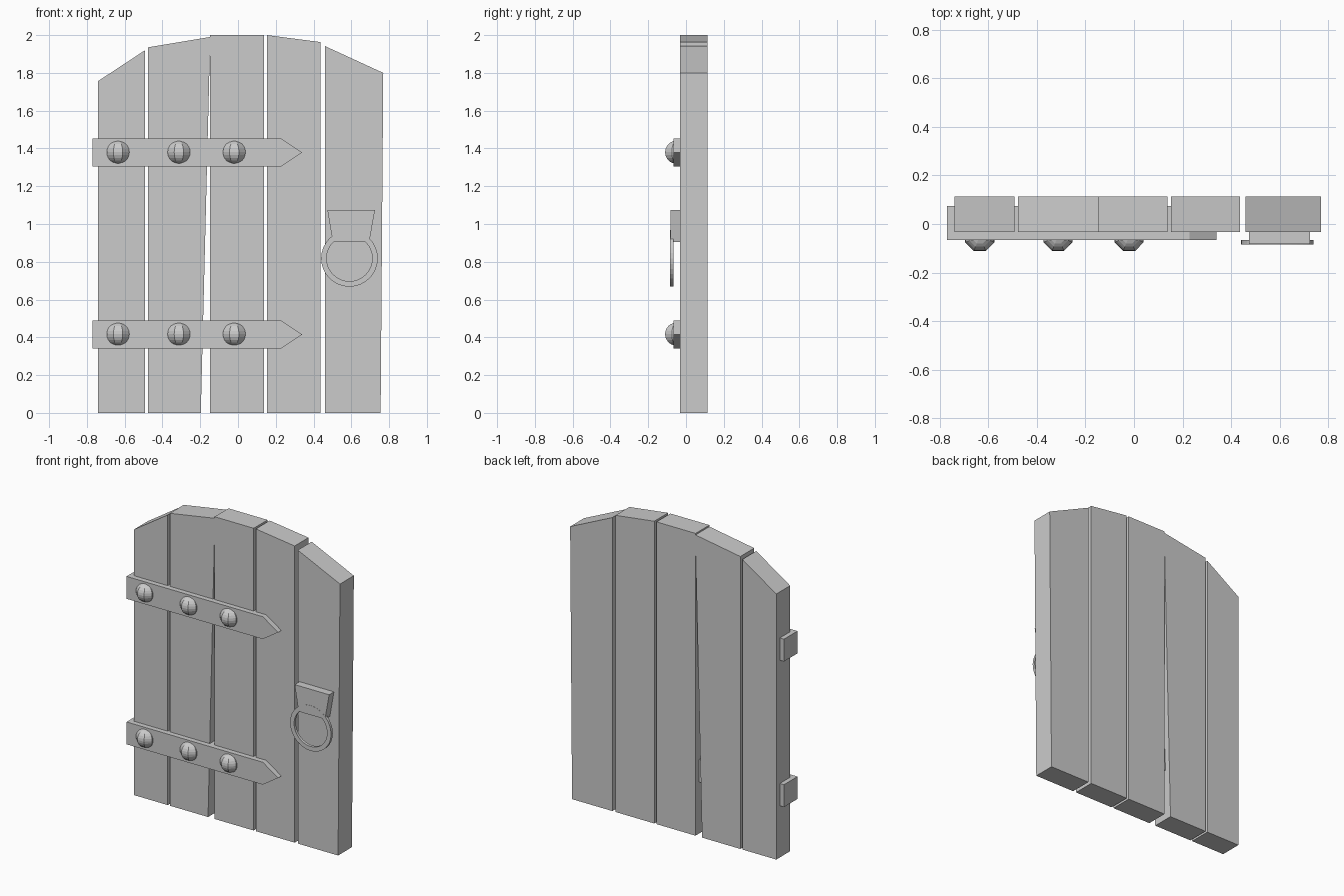
import bpy, bmesh, math
from mathutils import Matrix

if "Cube" in bpy.data.objects:
    bpy.data.objects.remove(bpy.data.objects["Cube"])


def finish(bm, name):
    bmesh.ops.recalc_face_normals(bm, faces=bm.faces)
    mesh = bpy.data.meshes.new(name)
    bm.to_mesh(mesh)
    bm.free()
    obj = bpy.data.objects.new(name, mesh)
    bpy.context.collection.objects.link(obj)
    return obj


def slab(name, outline, y0, y1):
    """Extrude an (x, z) outline from y0 to y1."""
    bm = bmesh.new()
    face = bm.faces.new([bm.verts.new((x, y0, z)) for x, z in outline])
    res = bmesh.ops.extrude_face_region(bm, geom=[face])
    verts = [g for g in res["geom"] if isinstance(g, bmesh.types.BMVert)]
    bmesh.ops.translate(bm, verts=verts, vec=(0, y1 - y0, 0))
    return finish(bm, name)


# Planks: bottom-left x, bottom-right x, top-right (x, z), top-left (x, z)
planks = [
    (-0.74, -0.492, (-0.492, 1.92), (-0.74, 1.757)),
    (-0.477, -0.197, (-0.147, 1.99), (-0.477, 1.935)),
    (-0.149, 0.137, (0.137, 2.0), (-0.149, 2.0)),
    (0.153, 0.437, (0.437, 1.963), (0.153, 2.0)),
    (0.46, 0.755, (0.769, 1.80), (0.46, 1.942)),
]
for i, (l, r, tr, tl) in enumerate(planks):
    slab(f"plank_{i + 1}", [(l, 0), (r, 0), tr, tl], -0.032, 0.113)

# Pointed hinge straps with domed rivets
for level, z in (("lower", 0.415), ("upper", 1.378)):
    h = 0.074
    slab(f"{level}_strap",
         [(-0.77, z - h), (0.228, z - h), (0.34, z), (0.228, z + h), (-0.77, z + h)],
         -0.066, 0.075)
    for i, x in enumerate((-0.635, -0.313, -0.02)):
        bm = bmesh.new()
        bmesh.ops.create_uvsphere(
            bm, u_segments=8, v_segments=12, radius=0.061,
            matrix=Matrix.Translation((x, -0.05, z + 0.002))
            @ Matrix.Diagonal((1.06, 1.08, 1, 1))
            @ Matrix.Rotation(math.pi / 8, 4, "Z"))
        finish(bm, f"{level}_rivet_{i + 1}")

# Handle plate
slab("handle_plate", [(0.502, 0.905), (0.695, 0.905), (0.725, 1.075), (0.473, 1.075)],
     -0.083, -0.03)

# Flat pull ring
bm = bmesh.new()
n, cx, cz = 32, 0.59, 0.818
rings = []
for r, y in ((0.15, -0.084), (0.15, -0.066), (0.121, -0.066), (0.121, -0.084)):
    rings.append([bm.verts.new((cx + r * math.cos(math.tau * k / n), y,
                                cz + r * math.sin(math.tau * k / n))) for k in range(n)])
for j in range(4):
    a, b = rings[j], rings[(j + 1) % 4]
    for k in range(n):
        m = (k + 1) % n
        bm.faces.new((a[k], a[m], b[m], b[k]))
finish(bm, "pull_ring")
